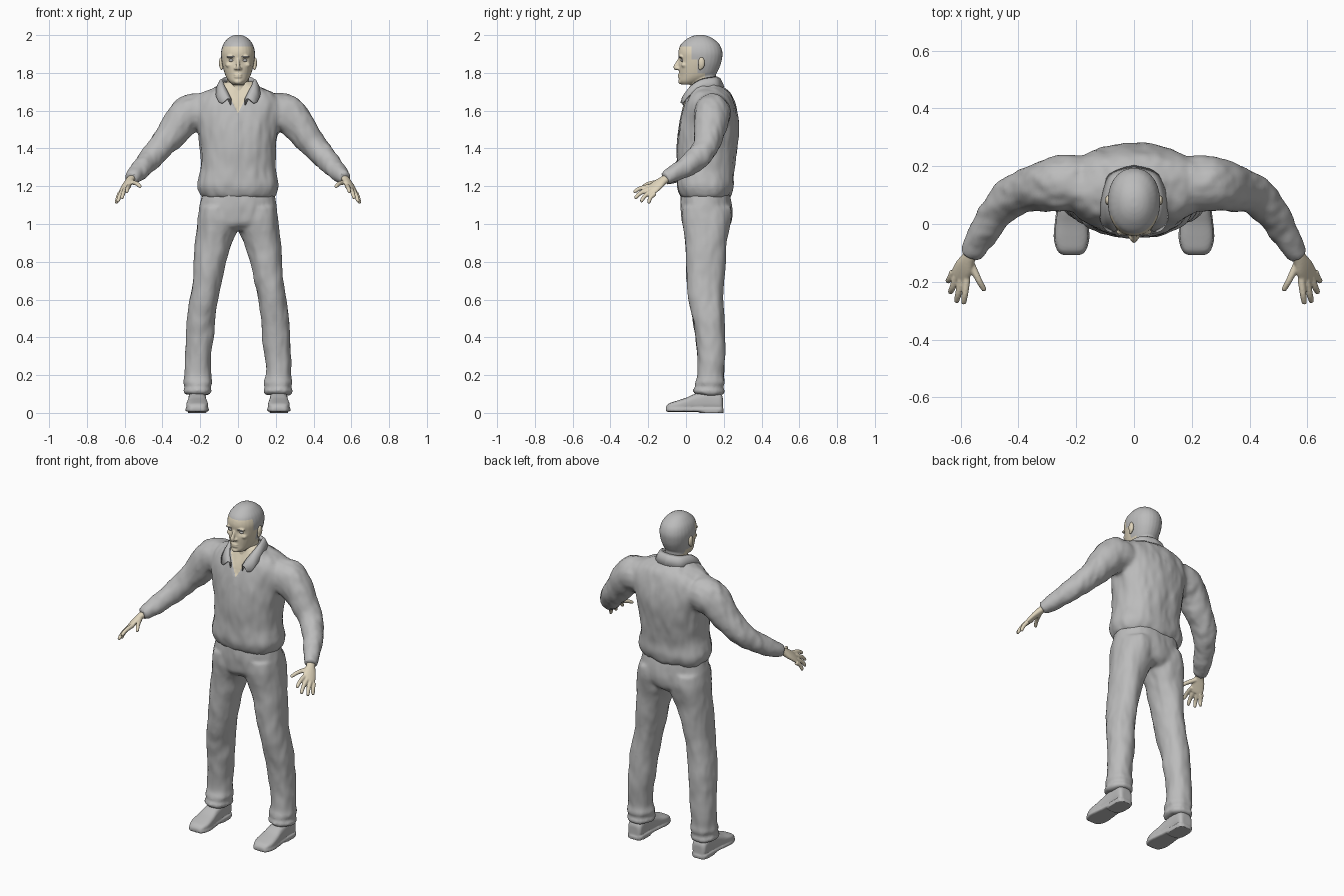
import bpy, bmesh, math
from mathutils import Vector, Matrix, noise

default = bpy.data.objects.get("Cube")
if default:
    bpy.data.objects.remove(default, do_unlink=True)


def material(name, rgb):
    mat = bpy.data.materials.new(name)
    mat.use_nodes = True
    mat.diffuse_color = (*rgb, 1)
    mat.node_tree.nodes["Principled BSDF"].inputs["Base Color"].default_value = (*rgb, 1)
    return mat


GREY = material("plain grey", (.5, .5, .5))
SKIN = material("pale skin", (.74, .66, .5))


def resample(rows, steps=4):
    """Smooth interpolation through rows of numbers."""
    out = []
    last = len(rows) - 1
    for i in range(last):
        a, b, c, d = rows[max(i - 1, 0)], rows[i], rows[i + 1], rows[min(i + 2, last)]
        for k in range(steps):
            t = k / steps
            out.append([q + .5 * t * (r - p + t * (2 * p - 5 * q + 4 * r - s + t * (3 * (q - r) + s - p)))
                        for p, q, r, s in zip(a, b, c, d)])
    return out + [list(rows[-1])]


def skin_rings(bm, rings, power=2, sides=28):
    """Closed loft through (centre, u, v) superellipse rings."""
    def curve(value):
        return math.copysign(abs(value) ** (2 / power), value)
    loops = []
    for centre, u, v in rings:
        angles = [math.tau * i / sides for i in range(sides)]
        loops.append([bm.verts.new(centre + u * curve(math.cos(a)) + v * curve(math.sin(a))) for a in angles])
    for low, high in zip(loops, loops[1:]):
        for i in range(sides):
            j = (i + 1) % sides
            bm.faces.new((low[i], low[j], high[j], high[i]))
    bm.faces.new(loops[0][::-1])
    bm.faces.new(loops[-1])


def stack(bm, rows, power=2):
    """Horizontal rings given as z, inner x, outer x, front y, back y."""
    skin_rings(bm, [(Vector(((l + r) / 2, (f + b) / 2, z)), Vector(((r - l) / 2, 0, 0)), Vector((0, (b - f) / 2, 0)))
                    for z, l, r, f, b in resample(rows)], power)


def body(bm, rows, power=2):
    """Centred rings given as z, half width, front y, back y."""
    stack(bm, [(z, -w, w, f, b) for z, w, f, b in rows], power)


def tube(bm, rows, side=(0, 0, 1)):
    """Rings along a path given as x, y, z, half width, half depth."""
    rows = resample(rows)
    points = [Vector(r[:3]) for r in rows]
    rings = []
    for i, row in enumerate(rows):
        along = (points[min(i + 1, len(rows) - 1)] - points[max(i - 1, 0)]).normalized()
        u = Vector(side)
        u = (u - along * u.dot(along)).normalized()
        rings.append((points[i], u * row[3], along.cross(u) * row[4]))
    skin_rings(bm, rings, sides=16)


def ball(bm, centre, size):
    bmesh.ops.create_uvsphere(bm, u_segments=20, v_segments=12, radius=1,
                              matrix=Matrix.Translation(centre) @ Matrix.Diagonal((*size, 1)))


def mirror(bm):
    copy = bmesh.ops.duplicate(bm, geom=bm.verts[:] + bm.edges[:] + bm.faces[:])["geom"]
    bmesh.ops.scale(bm, vec=(-1, 1, 1), verts=[g for g in copy if isinstance(g, bmesh.types.BMVert)])


def finish(bm, name, mats, voxel=0, smooth=0):
    """Make the object, fusing its overlapping pieces if a voxel size is given."""
    bmesh.ops.recalc_face_normals(bm, faces=bm.faces)
    mesh = bpy.data.meshes.new(name)
    bm.to_mesh(mesh)
    bm.free()
    obj = bpy.data.objects.new(name, mesh)
    bpy.context.collection.objects.link(obj)
    if voxel:
        remesh = obj.modifiers.new("fuse", "REMESH")
        remesh.mode, remesh.voxel_size = "VOXEL", voxel
        relax = obj.modifiers.new("relax", "SMOOTH")
        relax.factor, relax.iterations = .5, smooth
        graph = bpy.context.evaluated_depsgraph_get()
        obj.data = bpy.data.meshes.new_from_object(obj.evaluated_get(graph))
        obj.modifiers.clear()
    obj.data.materials.clear()
    for mat in mats:
        obj.data.materials.append(mat)
    obj.data.shade_smooth()
    return obj


def edit(obj, move=None, cuts=(), rule=None):
    """Move vertices, cut clean colour borders, then colour faces by a rule."""
    bm = bmesh.new()
    bm.from_mesh(obj.data)
    bm.normal_update()
    if move:
        for v, shift in [(v, move(v.co, v.normal)) for v in bm.verts]:
            v.co += shift
    for point, normal in cuts:
        bmesh.ops.bisect_plane(bm, geom=bm.verts[:] + bm.edges[:] + bm.faces[:], dist=.0001,
                               plane_co=point, plane_no=normal)
    if rule:
        for f in bm.faces:
            f.material_index = int(rule(f.calc_center_median()))
    bm.to_mesh(obj.data)
    bm.free()
    obj.data.shade_smooth()


def folds(amount, stretch):
    """Soft cloth creases along the normal."""
    def move(co, normal):
        p = Vector((co.x * 15, co.y * 15, co.z * stretch))
        return normal * amount * (noise.noise(p) + .5 * noise.noise(p * 2.1))
    return move


# Shirt: torso and both sleeves fused
bm = bmesh.new()
tube(bm, [(.14, .14, 1.59, .09, .09), (.22, .14, 1.59, .105, .1), (.28, .135, 1.565, .1, .095),
          (.34, .125, 1.495, .085, .083), (.41, .105, 1.41, .07, .072), (.465, .055, 1.345, .062, .062),
          (.52, -.03, 1.285, .052, .052), (.555, -.09, 1.252, .042, .042), (.568, -.112, 1.24, .036, .036)])
mirror(bm)
body(bm, [(1.135, .18, -.02, .22), (1.155, .2, -.035, .24), (1.2, .215, -.048, .253), (1.25, .205, -.048, .252),
          (1.3, .196, -.046, .256), (1.4, .2, -.046, .27), (1.5, .215, -.04, .28), (1.58, .235, -.024, .275),
          (1.64, .235, -.008, .258), (1.69, .19, .008, .235), (1.72, .13, .02, .205), (1.755, .075, .032, .17)], 2.4)
shirt = finish(bm, "shirt", [GREY, SKIN], .011, 6)
NECK = Vector((0, 0, 1.585))


def in_neckline(p):
    return p.y < .09 and abs(p.x) < (p.z - NECK.z) * .5


edit(shirt, folds(.007, 6))
edit(shirt, lambda co, n: Vector((0, .006 if in_neckline(co) else 0, 0)),
     [(NECK, (2, 0, -1)), (NECK, (2, 0, 1))], in_neckline)

# Collar: folded band with two leaves
bm = bmesh.new()
stations = resample([(0, .165, 1.778, 0, .2, 1.725), (.06, .148, 1.776, .085, .172, 1.72),
                     (.082, .085, 1.765, .115, .085, 1.715), (.077, .035, 1.738, .115, .018, 1.68),
                     (.058, .002, 1.7, .1, -.014, 1.645), (.038, -.015, 1.66, .08, -.026, 1.64)], 5)
strip = []
for row in stations:
    top, base = Vector(row[:3]), Vector(row[3:])
    fold = top.lerp(base, .4) + Vector((0, 0, .012))
    strip.append([bm.verts.new(p) for p in (top - Vector((0, 0, .03)), top, fold, base)])
for a, b in zip(strip, strip[1:]):
    for i in range(3):
        bm.faces.new((a[i], b[i], b[i + 1], a[i + 1]))
mirror(bm)
bmesh.ops.remove_doubles(bm, verts=bm.verts, dist=.0005)
collar = finish(bm, "collar", [GREY])
thick = collar.modifiers.new("thickness", "SOLIDIFY")
thick.thickness, thick.offset = .008, 0

# Trousers: seat and both legs fused
bm = bmesh.new()
stack(bm, [(1.09, .02, .2, -.02, .235), (1.03, .005, .212, -.022, .242), (.97, .002, .22, -.014, .232),
           (.9, .032, .23, -.002, .215), (.8, .063, .236, 0, .207), (.7, .085, .242, .004, .2),
           (.6, .108, .256, .014, .197), (.5, .122, .27, .032, .202), (.4, .128, .276, .052, .207),
           (.3, .142, .28, .06, .206), (.2, .145, .282, .062, .2), (.16, .136, .29, .05, .206),
           (.135, .145, .28, .05, .196), (.115, .136, .292, .038, .205), (.095, .15, .278, .06, .198)], 2.2)
mirror(bm)
body(bm, [(1.18, .185, -.02, .225), (1.12, .198, -.03, .238), (1.06, .206, -.028, .247),
          (1, .2, -.018, .235), (.965, .12, .02, .2)], 2.3)
trousers = finish(bm, "trousers", [GREY], .01, 5)
edit(trousers, folds(.006, 7))

# Shoes: upper, sole and heel
bm = bmesh.new()
profile = resample([(-.107, .03, .032), (-.09, .047, .05), (-.05, .058, .064), (0, .055, .08),
                    (.05, .049, .102), (.12, .046, .12), (.18, .045, .105), (.195, .03, .08)])
for grow, low, top in ((0, .012, None), (.004, .006, .026)):
    rings = []
    for y, w, h in profile:
        high = top or h
        rings.append((Vector((.216, y, (low + high) / 2)), Vector((w + grow, 0, 0)), Vector((0, 0, (high - low) / 2))))
    skin_rings(bm, rings, 3 if top is None else 6)
stack(bm, [(0, .166, .266, .07, .2), (.02, .166, .266, .07, .2)], 3.5)
mirror(bm)
finish(bm, "shoes", [GREY], .006, 2)

# Hands: palm, four spread fingers and thumb
bm = bmesh.new()
across = (.04, .03, -.025)
tube(bm, [(.553, -.085, 1.252, .025, .021), (.572, -.118, 1.232, .026, .02), (.588, -.15, 1.208, .036, .018),
          (.604, -.182, 1.18, .037, .014), (.607, -.19, 1.173, .03, .01)], across)
for start, tip in (((.578, -.186, 1.2), (.59, -.278, 1.17)), ((.597, -.19, 1.186), (.615, -.272, 1.137)),
                   ((.614, -.182, 1.172), (.637, -.24, 1.118)), ((.625, -.165, 1.162), (.645, -.2, 1.11)),
                   ((.565, -.135, 1.222), (.516, -.232, 1.198))):
    a, b = Vector(start), Vector(tip)
    bow = a.lerp(b, .55) + Vector((0, -.004, .006))
    tube(bm, [(*a, .013, .013), (*bow, .0115, .011), (*a.lerp(b, .93), .009, .009), (*b, .004, .004)], across)
mirror(bm)
finish(bm, "hands", [SKIN], .004, 2)

# Head: skull, neck, nose, lips and chin fused
bm = bmesh.new()
body(bm, [(1.738, .028, -.022, .04), (1.755, .047, -.036, .09), (1.785, .066, -.036, .15), (1.83, .08, -.038, .178),
          (1.87, .088, -.038, .19), (1.91, .09, -.041, .193), (1.95, .079, -.028, .178), (1.98, .056, .005, .145),
          (1.995, .034, .035, .115), (2.001, .012, .06, .09)], 2.15)
body(bm, [(1.66, .068, .02, .17), (1.72, .06, .025, .16), (1.8, .058, .03, .16)])
tube(bm, [(0, -.034, 1.876, .007, .007), (0, -.044, 1.855, .008, .01), (0, -.054, 1.832, .012, .012),
          (0, -.05, 1.816, .009, .01)], (1, 0, 0))
for side in (-1, 1):
    ball(bm, (side * .012, -.042, 1.823), (.009, .011, .008))
    ball(bm, (side * .036, -.028, 1.886), (.026, .013, .008))
    ball(bm, (side * .048, -.008, 1.842), (.018, .018, .014))
for z in (1.79, 1.778):
    ball(bm, (0, -.034, z), (.022, .01, .006))
ball(bm, (0, -.028, 1.754), (.022, .014, .014))
head = finish(bm, "head", [SKIN, GREY], .005, 3)


def sockets(co, normal):
    gap = (Vector((abs(co.x), co.y, co.z)) - Vector((.036, -.033, 1.866))).length
    return Vector((0, .011 * math.exp(-(gap / .016) ** 2), 0))


def is_hair(p):
    return p.z > 1.94 or p.y > .03 and p.z > 1.87 or p.y > .06 and p.z > 1.8 or p.y > .1 and p.z > 1.775


edit(head, sockets, [((0, 0, z), (0, 0, 1)) for z in (1.94, 1.87, 1.8, 1.775)]
     + [((0, y, 0), (0, 1, 0)) for y in (.03, .06, .1)], is_hair)

# Eyes, eyebrows and ears
for side, label in ((1, "left"), (-1, "right")):
    bm = bmesh.new()
    ball(bm, (side * .036, -.016, 1.866), (.013, .012, .008))
    finish(bm, label + "_eye", [GREY])
    bm = bmesh.new()
    ball(bm, (side * .037, -.034, 1.886), (.021, .007, .004))
    finish(bm, label + "_eyebrow", [GREY])
    bm = bmesh.new()
    ball(bm, (side * .089, .082, 1.852), (.012, .018, .032))
    ball(bm, (side * .087, .075, 1.828), (.008, .01, .014))
    finish(bm, label + "_ear", [SKIN], .004, 2)
